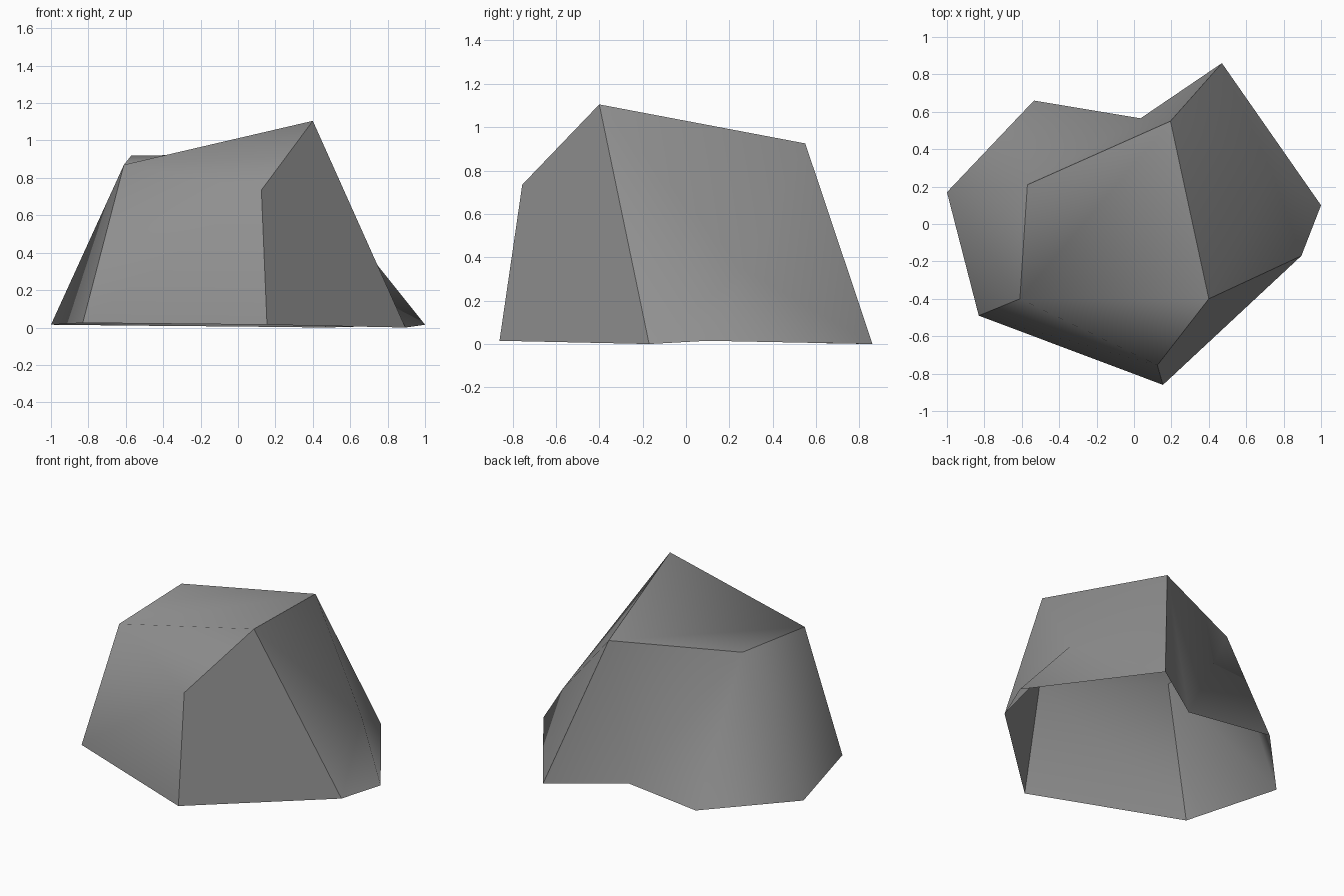
import bpy
import bmesh

cube = bpy.data.objects.get("Cube")
if cube:
    bpy.data.objects.remove(cube, do_unlink=True)

# Stone colour
stone = bpy.data.materials.new("stone_grey")
stone.use_nodes = True
grey = (0.28, 0.28, 0.28, 1)
stone.diffuse_color = grey
stone.node_tree.nodes["Principled BSDF"].inputs["Base Color"].default_value = grey

# Corners of the rock: an open base ring, a shoulder, a side bulge and a sloping cap
corners = {
    "base_front_right": (-0.83, -0.49, 0.025),
    "base_front": (0.155, -0.86, 0.015),
    "base_left": (0.895, -0.17, 0.0),
    "base_far_left": (1.0, 0.10, 0.015),
    "base_back_left": (0.47, 0.86, 0.0),
    "base_notch": (0.035, 0.565, 0.005),
    "base_back": (-0.535, 0.66, 0.01),
    "base_right": (-1.0, 0.17, 0.015),
    "shoulder": (0.125, -0.755, 0.735),
    "bulge": (0.74, 0.27, 0.34),
    "peak": (0.40, -0.40, 1.105),
    "cap_back": (0.195, 0.55, 0.925),
    "cap_right": (-0.57, 0.21, 0.92),
    "cap_front": (-0.61, -0.40, 0.87),
}

bm = bmesh.new()
v = {name: bm.verts.new(co) for name, co in corners.items()}

# Facets of each side
facets = [
    # cap
    "peak cap_back cap_front", "cap_back cap_right cap_front",
    # front
    "base_front_right base_front shoulder cap_front", "shoulder peak cap_front",
    # front left
    "base_front base_left peak shoulder",
    # left side, fanned around the bulge
    "bulge peak base_left", "bulge base_left base_far_left",
    "bulge base_far_left base_back_left", "bulge base_back_left cap_back",
    "bulge cap_back peak",
    # back and right wall
    "base_back_left base_notch cap_back", "base_notch cap_right cap_back",
    "base_notch base_back cap_right", "base_back base_right cap_right",
    "base_right cap_front cap_right", "base_right base_front_right cap_front",
]
for facet in facets:
    bm.faces.new([v[n] for n in facet.split()]).smooth = True

# Hard ridges between the smooth sides
ridges = [
    "peak cap_back cap_right cap_front base_front_right",
    "base_front shoulder peak base_left",
    "cap_back base_back_left",
]
for ridge in ridges:
    names = ridge.split()
    for a, b in zip(names, names[1:]):
        bm.edges.get((v[a], v[b])).smooth = False

bm.normal_update()
mesh = bpy.data.meshes.new("rock")
bm.to_mesh(mesh)
bm.free()
mesh.materials.append(stone)
rock = bpy.data.objects.new("rock", mesh)
bpy.context.collection.objects.link(rock)
